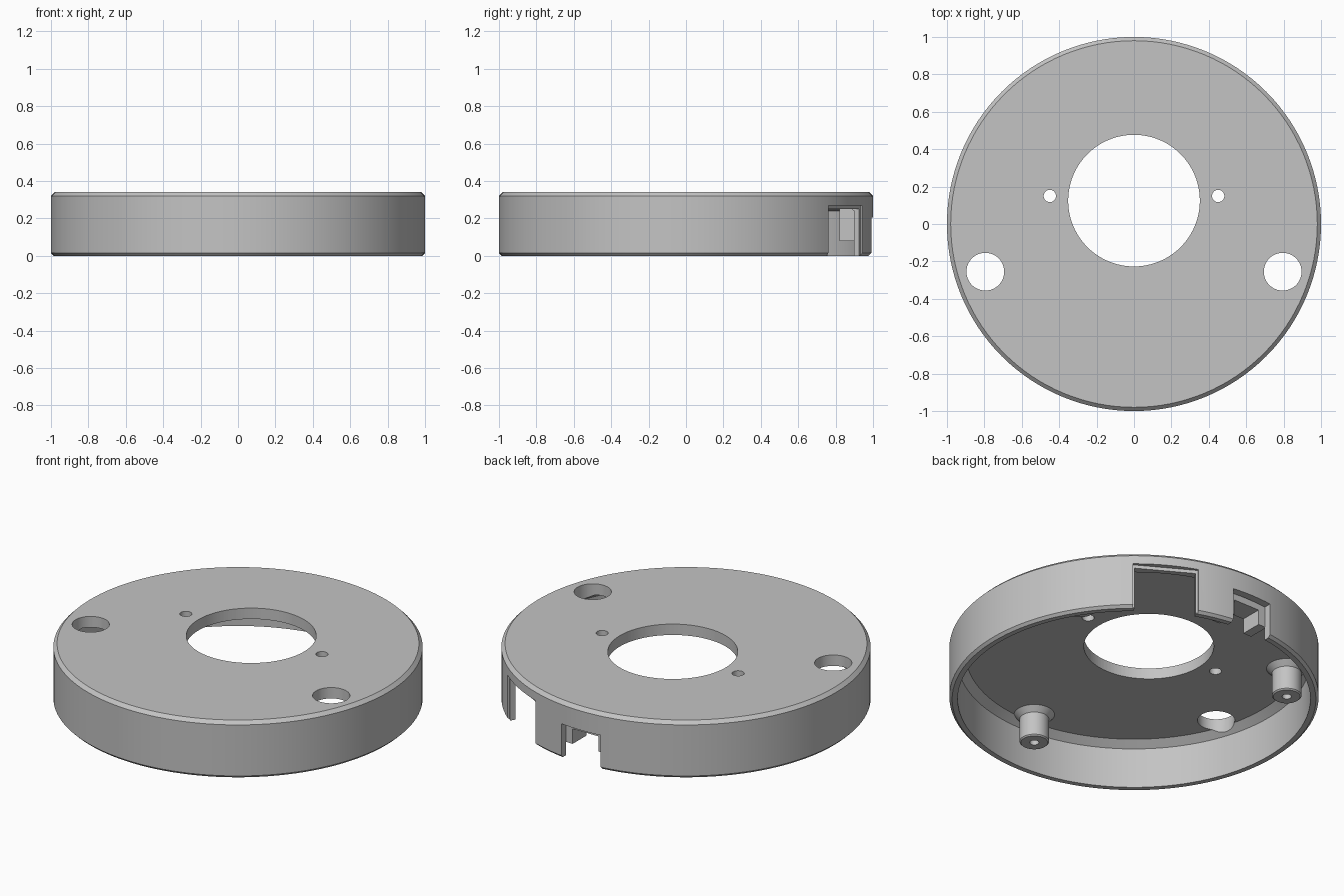
import bpy
import bmesh
from math import radians, sin, cos, pi
from mathutils import Matrix, Vector

cube = bpy.data.objects.get("Cube")
if cube:
    bpy.data.objects.remove(cube, do_unlink=True)

grey = bpy.data.materials.new("plain grey")
grey.use_nodes = True
color = (0.55, 0.55, 0.55, 1)
grey.diffuse_color = color
grey.node_tree.nodes["Principled BSDF"].inputs["Base Color"].default_value = color


def make_object(name, bm):
    bmesh.ops.recalc_face_normals(bm, faces=bm.faces)
    mesh = bpy.data.meshes.new(name)
    bm.to_mesh(mesh)
    bm.free()
    mesh.materials.append(grey)
    ob = bpy.data.objects.new(name, mesh)
    bpy.context.collection.objects.link(ob)
    return ob


def lathe(name, profile, steps, at=(0, 0)):
    """Revolve (radius, z) points round a vertical axis; radius 0 becomes a pole."""
    bm = bmesh.new()
    verts = [bm.verts.new((r, 0, z)) for r, z in profile]
    edges = [bm.edges.new(p) for p in zip(verts, verts[1:])]
    bmesh.ops.spin(bm, geom=verts + edges, cent=(0, 0, 0), axis=(0, 0, 1),
                   angle=2 * pi, steps=steps)
    bmesh.ops.remove_doubles(bm, verts=bm.verts, dist=0.0001)
    bmesh.ops.translate(bm, verts=bm.verts, vec=(at[0], at[1], 0))
    return make_object(name, bm)


def box(name, low, high, turn=0):
    low, high = Vector(low), Vector(high)
    bm = bmesh.new()
    bmesh.ops.create_cube(bm, size=1)
    bmesh.ops.scale(bm, verts=bm.verts, vec=high - low)
    bmesh.ops.translate(bm, verts=bm.verts, vec=(low + high) / 2)
    bmesh.ops.rotate(bm, verts=bm.verts, matrix=Matrix.Rotation(radians(turn), 3, "Z"))
    return make_object(name, bm)


def drill(name, at, radius, low, high, steps=48):
    return lathe(name, [(0, low), (radius, low), (radius, high), (0, high)], steps, at)


def cut(ob, cutters):
    bpy.context.view_layer.objects.active = ob
    for cutter in cutters:
        cutter.hide_render = True
        mod = ob.modifiers.new("cut", "BOOLEAN")
        mod.operation = "DIFFERENCE"
        mod.solver = "EXACT"
        mod.object = cutter
        bpy.ops.object.modifier_apply(modifier=mod.name)
        bpy.data.objects.remove(cutter, do_unlink=True)


def smooth(ob):
    bpy.ops.object.select_all(action="DESELECT")
    ob.select_set(True)
    bpy.context.view_layer.objects.active = ob
    bpy.ops.object.shade_smooth_by_angle(angle=radians(25))


# Round cover: chamfered rim, thin wall, flat top plate
cover = lathe("cover", [
    (0, 0.34), (0.98, 0.34), (1, 0.32), (1, 0.015), (0.985, 0),
    (0.955, 0), (0.955, 0.24), (0.91, 0.275), (0, 0.275)], 128)

# Holes through the top plate
holes = [drill("centre_hole", (0, 0.125), 0.352, 0.2, 0.4, 96)]
for side in (-1, 1):
    holes.append(drill("screw_hole", (side * 0.45, 0.15), 0.033, 0.2, 0.4, 32))
    holes.append(drill("access_hole", (side * 0.795, -0.255), 0.101, 0.2, 0.4))

# Stepped wide notch and the smaller socket notch in the wall
notches = [
    box("notch_outer", (0.972, -0.18, -0.1), (1.1, 0.18, 0.27), 60),
    box("notch_inner", (0.87, -0.168, -0.1), (1.05, 0.168, 0.25), 60),
    box("socket_notch", (-0.13, 0.9, -0.1), (0.13, 1.1, 0.205)),
]
cut(cover, holes + notches)
smooth(cover)

# Socket holder hanging behind the small notch
holder = box("socket_holder", (-0.14, 0.82, 0.08), (0.14, 0.948, 0.28))
cut(holder, [box("socket_slot", (-0.085, 0.7, 0), (0.085, 1.1, 0.17))])

# Three hollow screw posts with flared roots
for angle in (30, 150, 270):
    at = (0.84 * cos(radians(angle)), 0.84 * sin(radians(angle)))
    post = lathe("screw_post", [
        (0, 0.26), (0.025, 0.26), (0.025, 0.1), (0.073, 0.1), (0.08, 0.107),
        (0.08, 0.245), (0.11, 0.275), (0.11, 0.285), (0, 0.285)], 40, at)
    smooth(post)
